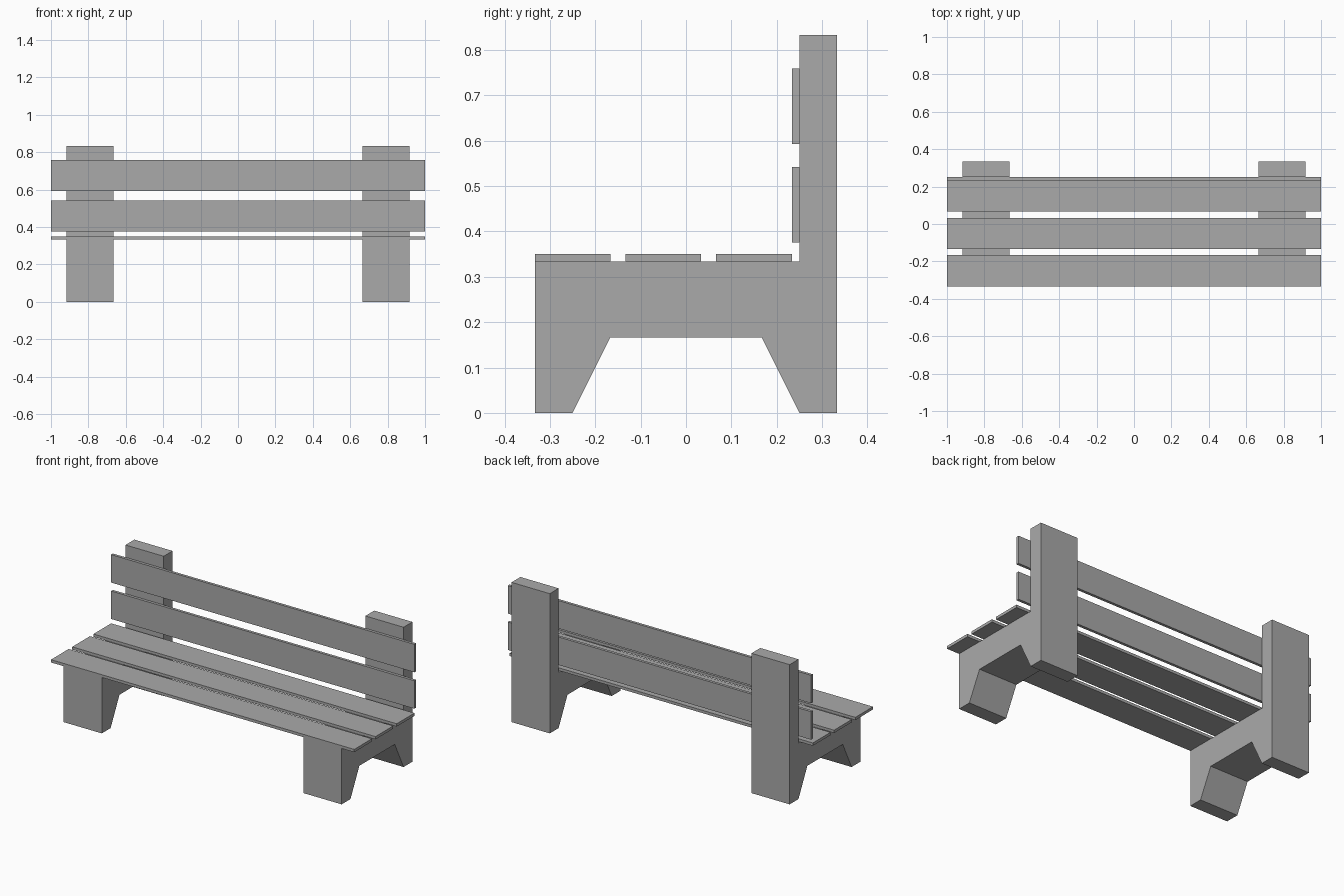
import bpy
import bmesh

cube = bpy.data.objects.get("Cube")
if cube:
    bpy.data.objects.remove(cube, do_unlink=True)

# Single flat colour
grey = bpy.data.materials.new("plain_grey")
grey.use_nodes = True
colour = (0.4, 0.4, 0.4, 1)
grey.diffuse_color = colour
grey.node_tree.nodes["Principled BSDF"].inputs["Base Color"].default_value = colour


def extrude_along_x(name, profile, x_start, x_end):
    """Make a solid from a (y, z) outline swept between two x positions."""
    bm = bmesh.new()
    face = bm.faces.new([bm.verts.new((x_start, y, z)) for y, z in profile])
    swept = bmesh.ops.extrude_face_region(bm, geom=[face])["geom"]
    moved = [v for v in swept if isinstance(v, bmesh.types.BMVert)]
    bmesh.ops.translate(bm, verts=moved, vec=(x_end - x_start, 0, 0))
    bmesh.ops.recalc_face_normals(bm, faces=bm.faces)
    mesh = bpy.data.meshes.new(name)
    bm.to_mesh(mesh)
    bm.free()
    mesh.materials.append(grey)
    obj = bpy.data.objects.new(name, mesh)
    bpy.context.collection.objects.link(obj)
    return obj


def slat(name, y, z, depth, height):
    outline = [(y, z), (y + depth, z), (y + depth, z + height), (y, z + height)]
    return extrude_along_x(name, outline, -1, 1)


# End supports: splayed feet, seat bearer and backrest post in one outline
half = 1 / 3
seat_z = 1 / 3
support_outline = [
    (-half, 0), (-0.25, 0), (-half / 2, half / 2), (half / 2, half / 2),
    (0.25, 0), (half, 0), (half, 0.833), (0.25, 0.833),
    (0.25, seat_z), (-half, seat_z),
]
for side, sign in (("left", 1), ("right", -1)):
    extrude_along_x(side + "_support", support_outline, sign * 0.665, sign * 0.917)

# Seat and backrest boards
board, thickness = 1 / 6, 1 / 60
for i, place in enumerate(("front", "middle", "rear")):
    slat(place + "_seat_slat", -half + 0.2 * i, seat_z, board, thickness)
for place, z in (("lower", 0.376), ("upper", 0.593)):
    slat(place + "_back_slat", 0.25 - thickness, z, thickness, board)
